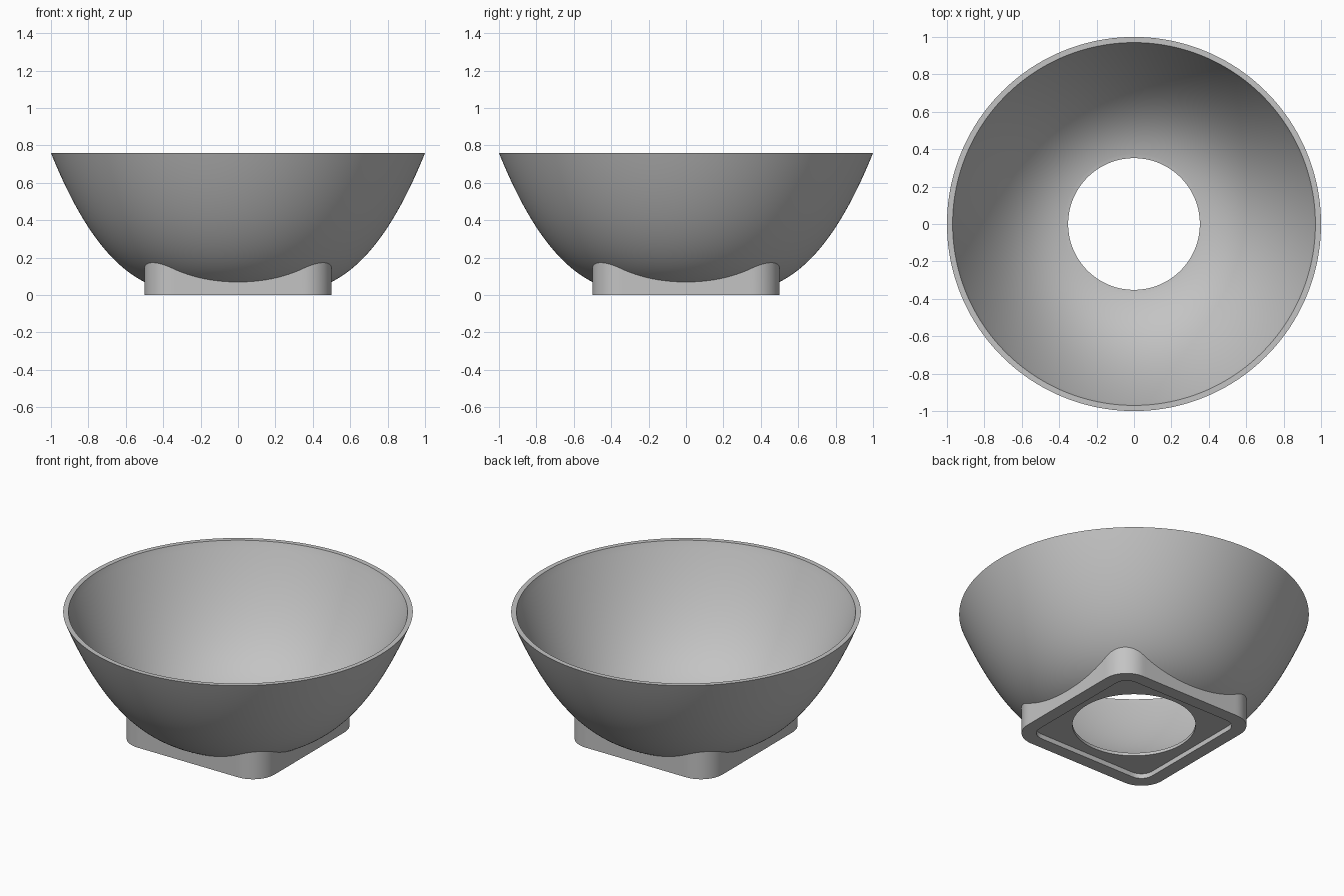
import bpy
import math

cube = bpy.data.objects.get("Cube")
if cube:
    bpy.data.objects.remove(cube, do_unlink=True)

SEGMENTS = 256
STEPS = 32
HOLE = 0.352
RECESS = 0.03
THICKNESS = 0.027

grey = bpy.data.materials.new("light_grey")
grey.use_nodes = True
colour = (0.55, 0.55, 0.55, 1)
grey.diffuse_color = colour
grey.node_tree.nodes["Principled BSDF"].inputs["Base Color"].default_value = colour


def outer_height(r):
    """Height of the bowl's outer surface at radius r."""
    u = r - 0.35
    return 0.02 + u * (0.333 + 1.293 * (u - 0.15) + 0.906 * (u - 0.15) * (u - 0.3))


def rounded_square(half, corner):
    """Radius of a rounded square as a function of the angle."""
    def radius(a):
        c, s = sorted((abs(math.cos(a)), abs(math.sin(a))), reverse=True)
        k = half - corner
        if half * s / c <= k:
            return half / c
        along = k * (c + s)
        return along + math.sqrt(along ** 2 - 2 * k * k + corner ** 2)
    return radius


def ring(radius, height):
    """Closed loop; radius depends on angle, height depends on radius."""
    points = []
    for i in range(SEGMENTS):
        a = math.tau * i / SEGMENTS
        r = radius(a)
        points.append((r * math.cos(a), r * math.sin(a), height(r)))
    return points


def level(z):
    return lambda r: z


def circle(r):
    return lambda a: r


def skin(name, rings):
    """Join successive loops with quads."""
    verts = [p for loop in rings for p in loop]
    faces = []
    for i in range(len(rings) - 1):
        for j in range(SEGMENTS):
            k = (j + 1) % SEGMENTS
            low, high = i * SEGMENTS, (i + 1) * SEGMENTS
            faces.append((low + j, low + k, high + k, high + j))
    mesh = bpy.data.meshes.new(name)
    mesh.from_pydata(verts, [], faces)
    mesh.materials.append(grey)
    obj = bpy.data.objects.new(name, mesh)
    bpy.context.collection.objects.link(obj)
    bpy.ops.object.select_all(action="DESELECT")
    obj.select_set(True)
    bpy.context.view_layer.objects.active = obj
    bpy.ops.object.shade_smooth_by_angle(angle=math.radians(30))
    return obj


# Square foot: recessed underside, flat base edge, wall trimmed to the bowl
foot_edge = rounded_square(0.5, 0.15)
recess_edge = rounded_square(0.42, 0.08)
skin("square_foot", [
    ring(circle(HOLE), level(RECESS)),
    ring(recess_edge, level(RECESS)),
    ring(recess_edge, level(0)),
    ring(foot_edge, level(0)),
    ring(foot_edge, outer_height),
])

# Bowl outside: from the foot outline up to the circular rim
bowl = []
for i in range(STEPS + 1):
    t = i / STEPS
    bowl.append(ring(lambda a: foot_edge(a) * (1 - t) + t, outer_height))

# Bowl inside: outer profile offset by the wall thickness, then the hole wall
top = outer_height(1)
inside = []
for i in range(STEPS * 2):
    r = HOLE + (1 - HOLE) * i / (STEPS * 2)
    slope = (outer_height(r + 0.001) - outer_height(r - 0.001)) / 0.002
    length = math.hypot(1, slope)
    x, z = r - THICKNESS * slope / length, outer_height(r) + THICKNESS / length
    if x > HOLE and z < top - 0.01:
        inside.append((x, z))
inside = [(HOLE, inside[0][1])] + inside[1:] + [(0.97, top)]
bowl += [ring(circle(x), level(z)) for x, z in reversed(inside)]
bowl.append(ring(circle(HOLE), level(RECESS)))
skin("bowl", bowl)
